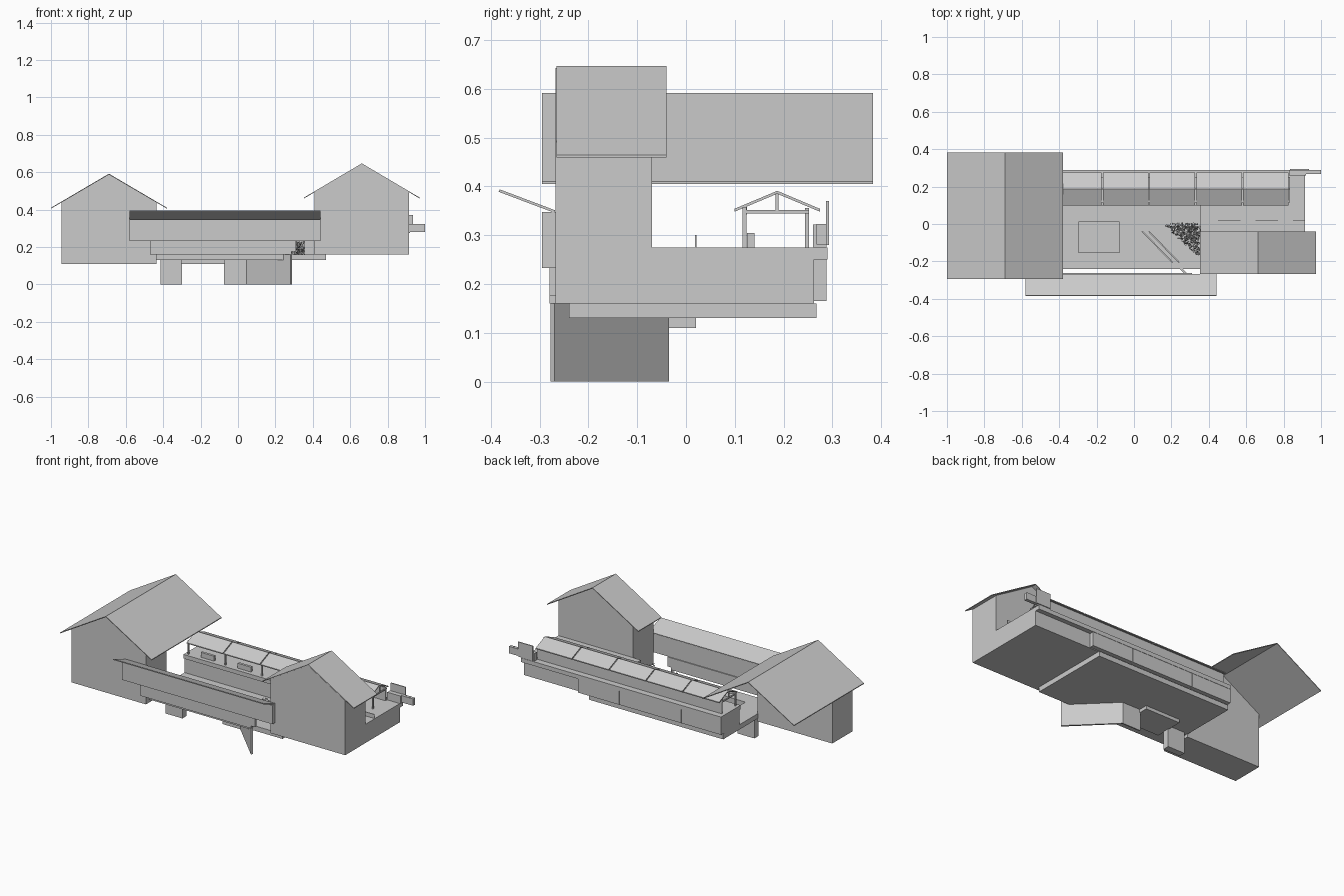
import bpy, bmesh, math, random
from mathutils import Vector

random.seed(4)
cube = bpy.data.objects.get("Cube")
if cube:
    bpy.data.objects.remove(cube, do_unlink=True)

grey = bpy.data.materials.new("plain_grey")
grey.use_nodes = True
grey.diffuse_color = (0.6, 0.6, 0.6, 1)
grey.node_tree.nodes["Principled BSDF"].inputs["Base Color"].default_value = (0.6, 0.6, 0.6, 1)


def finish(name, bm):
    bmesh.ops.recalc_face_normals(bm, faces=bm.faces)
    mesh = bpy.data.meshes.new(name)
    bm.to_mesh(mesh)
    bm.free()
    mesh.materials.append(grey)
    obj = bpy.data.objects.new(name, mesh)
    bpy.context.collection.objects.link(obj)
    return obj


def box(name, x, y, z):
    """Box from its x, y and z ranges."""
    bm = bmesh.new()
    bmesh.ops.create_cube(bm, size=1)
    for v in bm.verts:
        v.co = [r[0] + (c + 0.5) * (r[1] - r[0]) for r, c in zip((x, y, z), v.co)]
    return finish(name, bm)


def prism(name, profile, start, end, axis):
    """Extrude a 2D profile along 'x' (profile y,z), 'y' (x,z) or 'z' (x,y)."""
    place = {"x": lambda a, b, t: (t, a, b),
             "y": lambda a, b, t: (a, t, b),
             "z": lambda a, b, t: (a, b, t)}[axis]
    bm = bmesh.new()
    face = bm.faces.new([bm.verts.new(place(a, b, start)) for a, b in profile])
    moved = bmesh.ops.extrude_face_region(bm, geom=[face])["geom"]
    offset = Vector(place(0, 0, end - start))
    for v in moved:
        if isinstance(v, bmesh.types.BMVert):
            v.co += offset
    return finish(name, bm)


def gable_roof(name, mid, half, eave, ridge, thick, start, end, axis):
    profile = [(mid - half, eave), (mid, ridge), (mid + half, eave),
               (mid + half, eave - thick), (mid, ridge - thick), (mid - half, eave - thick)]
    return prism(name, profile, start, end, axis)


def house(name, mid, base, eave, ridge, roof_y):
    half, wall = 0.31, 0.253
    top = ridge - 0.004
    side = top - (ridge - eave) * wall / half
    prism(name + "_walls", [(mid - wall, base), (mid + wall, base), (mid + wall, side),
                            (mid, top), (mid - wall, side)], -0.268, -0.07, "y")
    gable_roof(name + "_roof", mid, half, eave, ridge, 0.005, *roof_y, "y")


# End houses
house("west_house", -0.69, 0.11, 0.41, 0.592, (-0.295, 0.383))
house("east_house", 0.662, 0.16, 0.464, 0.647, (-0.266, -0.04))

# Courtyard slab with a sunken basin
slab = box("courtyard_slab", (-0.44, 0.47), (-0.24, 0.268), (0.13, 0.16))
basin = box("basin", (-0.305, -0.07), (-0.16, 0.02), (0.11, 0.159))
cutter = box("basin_cutter", (-0.297, -0.078), (-0.152, 0.012), (0.118, 0.3))
cutter.hide_render = True
cutter.hide_viewport = True
cutter.display_type = "WIRE"
for obj in (slab, basin):
    cut = obj.modifiers.new("basin_cut", "BOOLEAN")
    cut.operation = "DIFFERENCE"
    cut.solver = "EXACT"
    cut.object = cutter
box("basin_channel", (-0.078, 0.05), (-0.075, -0.035), (0.158, 0.165))

# Front wall with an upturned canopy
box("front_wall_upper", (-0.58, 0.44), (-0.295, -0.268), (0.233, 0.348))
box("front_wall_lower", (-0.47, 0.285), (-0.28, -0.262), (0.16, 0.233))
box("front_wall_step", (0.285, 0.31), (-0.28, -0.262), (0.175, 0.233))
prism("front_canopy", [(-0.27, 0.346), (-0.384, 0.389), (-0.382, 0.394), (-0.268, 0.351)],
      -0.58, 0.44, "x")

# Supports under the slab
box("west_support", (-0.415, -0.3), (-0.11, -0.07), (0, 0.13))
box("middle_support", (-0.075, 0.05), (-0.042, -0.035), (0, 0.13))
prism("diagonal_support", [(0.05, -0.035), (0.29, -0.27), (0.282, -0.278), (0.045, -0.042)],
      0, 0.16, "z")

# Diagonal stair sides on the courtyard
for shift in (0, 0.035):
    prism("stair_side", [(0.04 + shift, -0.04), (0.05 + shift, -0.04),
                         (0.21 + shift, -0.205), (0.2 + shift, -0.205)], 0.158, 0.185, "z")

# Platform and hall base
box("hall_base", (-0.44, 0.915), (0.11, 0.262), (0.16, 0.25))
box("hall_deck", (-0.44, 0.915), (0.1, 0.29), (0.25, 0.275))
box("east_base", (0.355, 0.915), (-0.07, 0.11), (0.16, 0.25))
box("east_deck", (0.355, 0.915), (-0.07, 0.1), (0.25, 0.275))
for start, end in ((-0.44, -0.172), (-0.168, 0.248), (0.252, 0.53)):
    box("rear_panel", (start, end), (0.262, 0.288), (0.165, 0.25))

# Open hall with a sectioned roof
box("hall_rear_wall", (-0.42, 0.83), (0.244, 0.252), (0.275, 0.356))
box("hall_front_beam", (-0.42, 0.83), (0.118, 0.125), (0.342, 0.358))
for i in range(5):
    left = -0.42 + i * 0.25
    gable_roof("hall_roof", 0.187, 0.088, 0.354, 0.391, 0.006, left + 0.003, left + 0.247, "x")
    box("hall_bench", (left + 0.08, left + 0.17), (0.125, 0.14), (0.275, 0.305))
for i in range(6):
    x = -0.42 + i * 0.25
    box("hall_post", (x - 0.004, x + 0.004), (0.116, 0.124), (0.275, 0.358))
    box("roof_tie", (x - 0.004, x + 0.004), (0.116, 0.252), (0.345, 0.352))
    box("king_post", (x - 0.003, x + 0.003), (0.184, 0.19), (0.35, 0.386))

# Low rails on the east deck
for start, end in ((0.45, 0.57), (0.65, 0.77), (0.85, 0.912)):
    box("deck_rail", (start, end), (0.018, 0.022), (0.275, 0.3))

# Sign and jutting blocks at the east end
box("sign_plate", (0.835, 0.935), (0.287, 0.293), (0.28, 0.37))
box("sign_bracket", (0.83, 0.92), (0.26, 0.288), (0.275, 0.322))
for x in (0.917, 0.945, 0.973):
    box("jutting_block", (x, x + 0.027), (0.268, 0.288), (0.281, 0.323))

# Bush of loose leaves filling the corner beside the stair
bm = bmesh.new()
for _ in range(450):
    a, b = sorted((random.random(), random.random()))
    centre = Vector((0.16 + 0.19 * b, -0.175 * a, random.uniform(0.162, 0.225)))
    bm.faces.new([bm.verts.new(centre + Vector([random.uniform(-0.012, 0.012) for _ in range(3)]))
                  for _ in range(3)])
finish("bush", bm)
